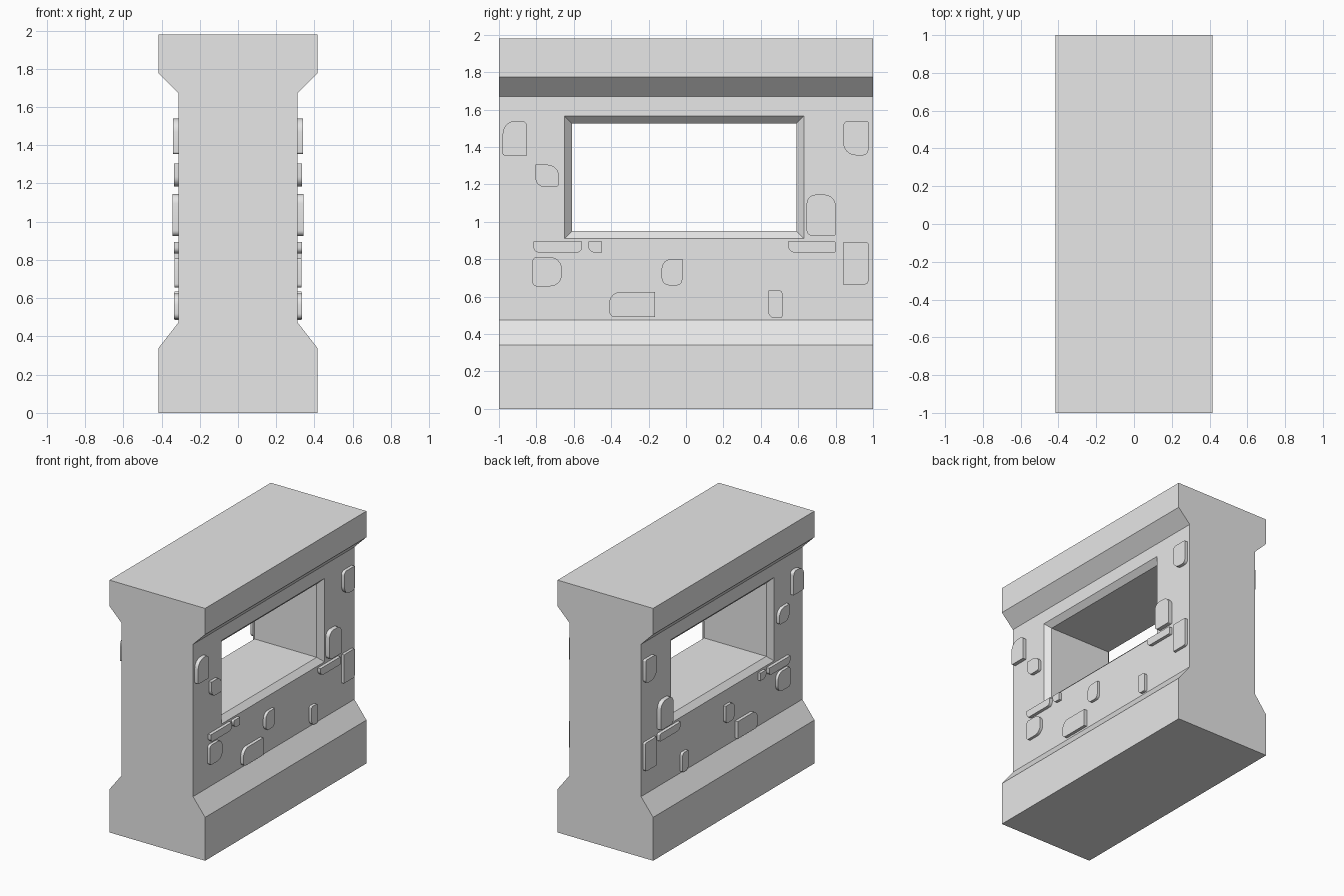
import bpy, bmesh, math

cube = bpy.data.objects.get("Cube")
if cube:
    bpy.data.objects.remove(cube, do_unlink=True)

# Single stone colour
stone_grey = bpy.data.materials.new("stone_grey")
stone_grey.use_nodes = True
grey = (0.8, 0.8, 0.8, 1)
stone_grey.diffuse_color = grey
stone_grey.node_tree.nodes["Principled BSDF"].inputs["Base Color"].default_value = grey

WALL_X = 0.31


def loft(name, rings):
    """Skin matching rings of points and cap both ends."""
    bm = bmesh.new()
    loops = [[bm.verts.new(p) for p in ring] for ring in rings]
    for a, b in zip(loops, loops[1:]):
        for i in range(len(a)):
            j = (i + 1) % len(a)
            bm.faces.new((a[i], a[j], b[j], b[i]))
    bm.faces.new(loops[0])
    bm.faces.new(loops[-1])
    bmesh.ops.recalc_face_normals(bm, faces=bm.faces)
    mesh = bpy.data.meshes.new(name)
    bm.to_mesh(mesh)
    bm.free()
    mesh.materials.append(stone_grey)
    obj = bpy.data.objects.new(name, mesh)
    bpy.context.collection.objects.link(obj)
    return obj


# Wall body: flared base and cap, extruded along y
half = [(0.415, 0), (0.415, 0.34), (WALL_X, 0.475),
        (WALL_X, 1.67), (0.415, 1.775), (0.415, 1.98)]
profile = half + [(-x, z) for x, z in reversed(half)]
wall = loft("wall_body", [[(x, y, z) for x, z in profile] for y in (-1, 1)])


# Window opening with chamfered rims on both sides
def window_ring(x, grow):
    y0, y1, z0, z1 = -0.61 - grow, 0.59 + grow, 0.95 - grow, 1.525 + grow
    return [(x, y0, z0), (x, y1, z0), (x, y1, z1), (x, y0, z1)]


rim, over = 0.04, 0.02
cutter = loft("window_cutter", [
    window_ring(-WALL_X - over, rim + over), window_ring(rim - WALL_X, 0),
    window_ring(WALL_X - rim, 0), window_ring(WALL_X + over, rim + over)])
cutter.hide_render = True
cut = wall.modifiers.new("window", 'BOOLEAN')
cut.operation = 'DIFFERENCE'
cut.solver = 'EXACT'
cut.object = cutter
graph = bpy.context.evaluated_depsgraph_get()
opened = bpy.data.meshes.new_from_object(wall.evaluated_get(graph))
wall.modifiers.clear()
wall.data = opened
bpy.data.objects.remove(cutter, do_unlink=True)


# Raised stones: rounded slabs, mirrored to both wall faces
def raised_stone(name, y0, y1, z0, z1, radii, depth):
    corners = [(y0, z0, 1, 1), (y1, z0, -1, 1), (y1, z1, -1, -1), (y0, z1, 1, -1)]
    outline = []
    for k, (y, z, sy, sz) in enumerate(corners):
        r = radii[k] / 100
        steps = 6 if r else 0
        for s in range(steps + 1):
            a = math.pi * (1 + k / 2) + s / max(steps, 1) * math.pi / 2
            outline.append((y + sy * r + r * math.cos(a), z + sz * r + r * math.sin(a)))
    obj = loft(name, [[(x, y, z) for y, z in outline] for x in (WALL_X - 0.01, WALL_X + depth)])
    obj.modifiers.new("both_sides", 'MIRROR')
    bpy.ops.object.select_all(action='DESELECT')
    obj.select_set(True)
    bpy.context.view_layer.objects.active = obj
    bpy.ops.object.shade_smooth_by_angle(angle=math.radians(35))


# Extents in y and z, corner radii in hundredths (counterclockwise from low y, low z), depth
raised_stone("upper_front_stone", -0.98, -0.85, 1.355, 1.54, (1, 0, 3, 7), 0.03)
raised_stone("upper_back_stone", 0.84, 0.975, 1.355, 1.54, (7, 3, 1, 3), 0.025)
raised_stone("jamb_front_stone", -0.805, -0.68, 1.185, 1.305, (5, 2, 6, 0), 0.025)
raised_stone("jamb_back_stone", 0.645, 0.8, 0.925, 1.145, (3, 1, 6, 5), 0.033)
raised_stone("sill_front_stone", -0.815, -0.555, 0.835, 0.895, (3, 3, 0, 0), 0.025)
raised_stone("sill_small_stone", -0.525, -0.45, 0.835, 0.895, (4, 0, 0, 1), 0.022)
raised_stone("sill_back_stone", 0.545, 0.8, 0.835, 0.895, (4, 1, 1, 0), 0.025)
raised_stone("side_back_stone", 0.84, 0.975, 0.665, 0.89, (0, 2, 1, 0), 0.022)
raised_stone("lower_front_stone", -0.82, -0.665, 0.655, 0.81, (2, 6, 6, 2), 0.022)
raised_stone("lower_middle_stone", -0.13, -0.02, 0.66, 0.8, (4, 3, 0, 5), 0.022)
raised_stone("base_wide_stone", -0.41, -0.165, 0.49, 0.625, (3, 0, 0, 6), 0.025)
raised_stone("base_narrow_stone", 0.44, 0.515, 0.485, 0.635, (3.5, 1, 2, 1), 0.022)
